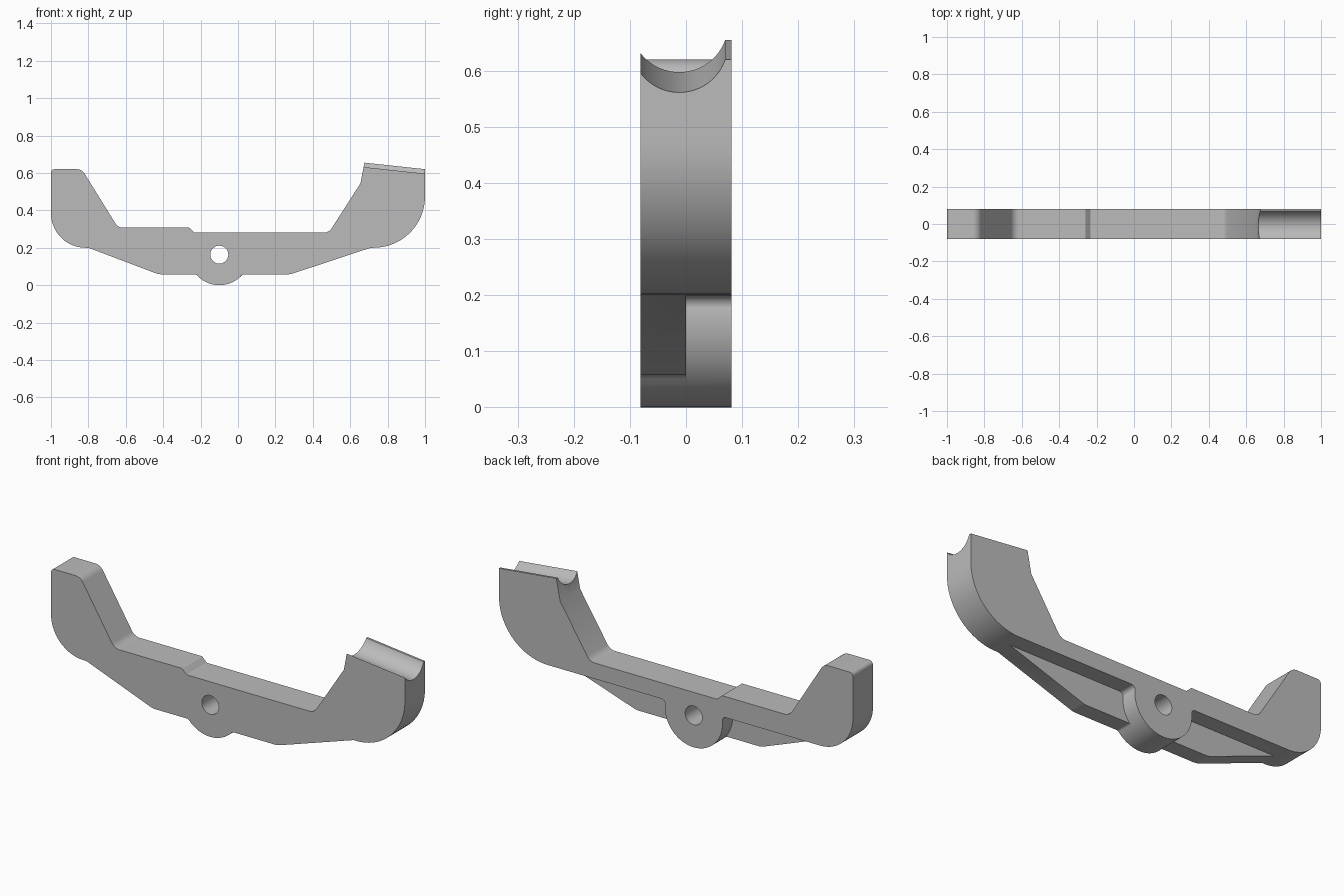
import bpy, bmesh, math
from mathutils import Vector

cube = bpy.data.objects.get("Cube")
if cube:
    bpy.data.objects.remove(cube, do_unlink=True)

HALF = 0.081                 # half thickness
BOSS_X, BOSS_Z, BOSS_R = -0.1, 0.163, 0.163

grey = bpy.data.materials.new("plain grey")
grey.use_nodes = True
grey.diffuse_color = (0.5, 0.5, 0.5, 1)
grey.node_tree.nodes["Principled BSDF"].inputs["Base Color"].default_value = (0.5, 0.5, 0.5, 1)


def rounded(points):
    """Replace each (x, z, radius) corner with a tangent arc."""
    out = []
    for i, (x, z, r) in enumerate(points):
        p = Vector((x, z))
        if r == 0:
            out.append(p)
            continue
        a = Vector(points[i - 1][:2]) - p
        b = Vector(points[(i + 1) % len(points)][:2]) - p
        half = a.angle(b) / 2
        t = min(r / math.tan(half), 0.97 * a.length, 0.97 * b.length)
        r = t * math.tan(half)
        a.normalize()
        b.normalize()
        centre = p + (a + b).normalized() * (r / math.sin(half))
        start, end = p + a * t - centre, p + b * t - centre
        sweep = start.angle(end)
        steps = max(4, round(math.degrees(sweep) / 4))
        for k in range(steps + 1):
            f = k / steps
            out.append(centre + (start * math.sin((1 - f) * sweep)
                                 + end * math.sin(f * sweep)) / math.sin(sweep))
    return out


def boss_arc(first, last, inner, fillet):
    """Lower part of the round boss, with fillets where it meets the bar."""
    pts = []
    for deg in [first, *inner, last]:
        a = math.radians(deg)
        pts.append((BOSS_X + BOSS_R * math.cos(a), BOSS_Z + BOSS_R * math.sin(a),
                    fillet if deg in (first, last) else 0))
    return pts


def slab(name, points, y0, y1):
    bm = bmesh.new()
    face = bm.faces.new([bm.verts.new((p.x, y0, p.y)) for p in rounded(points)])
    ext = bmesh.ops.extrude_face_region(bm, geom=[face])["geom"]
    bmesh.ops.translate(bm, vec=(0, y1 - y0, 0),
                        verts=[v for v in ext if isinstance(v, bmesh.types.BMVert)])
    bmesh.ops.recalc_face_normals(bm, faces=bm.faces)
    mesh = bpy.data.meshes.new(name)
    bm.to_mesh(mesh)
    bm.free()
    obj = bpy.data.objects.new(name, mesh)
    bpy.context.collection.objects.link(obj)
    mesh.materials.append(grey)
    return obj


def cylinder(name, location, radius, depth, rotation):
    bpy.ops.mesh.primitive_cylinder_add(vertices=96, radius=radius, depth=depth,
                                        location=location, rotation=rotation)
    obj = bpy.context.object
    obj.name = name
    obj.hide_render = True
    obj.data.materials.append(grey)
    return obj


def combine(target, other, operation):
    mod = target.modifiers.new(operation.lower(), "BOOLEAN")
    mod.operation, mod.solver, mod.object = operation, "EXACT", other
    bpy.ops.object.select_all(action="DESELECT")
    bpy.context.view_layer.objects.active = target
    target.select_set(True)
    bpy.ops.object.modifier_apply(modifier=mod.name)
    bpy.data.objects.remove(other, do_unlink=True)


# Outline shared by both halves: right arm, stepped top, left arm
upper = [
    (0.71, 0.2, 0), (1, 0.2, 0.275), (1, 0.62, 0), (0.676, 0.655, 0),
    (0.655, 0.545, 0), (0.486, 0.281, 0.05), (-0.233, 0.281, 0.01),
    (-0.26, 0.307, 0.01), (-0.641, 0.307, 0.05), (-0.835, 0.62, 0.05),
    (-1, 0.62, 0.02), (-1, 0.2, 0.185), (-0.8, 0.2, 0),
]
# Front half has the deep web, back half only the bar and boss
front_lower = [(-0.425, 0.058, 0.1), *boss_arc(220, 320, range(228, 313, 4), 0.02),
               (0.28, 0.058, 0.1)]
back_lower = boss_arc(167, 373, range(176, 365, 4), 0.02)

body = slab("curved_bracket", upper + front_lower, -HALF, 0)
combine(body, slab("back_half", upper + back_lower, 0, HALF), "UNION")

# Pivot hole and tilted cradle groove
combine(body, cylinder("pivot_hole", (BOSS_X, 0, 0.163), 0.048, 0.5,
                       (math.pi / 2, 0, 0)), "DIFFERENCE")
tilt = math.atan2(0.035, 0.324)
combine(body, cylinder("cradle_groove", (0.85, -0.012, 0.6648), 0.0866, 0.6,
                       (0, math.pi / 2 + tilt, 0)), "DIFFERENCE")

bpy.ops.object.select_all(action="DESELECT")
body.select_set(True)
bpy.context.view_layer.objects.active = body
bpy.ops.object.shade_smooth_by_angle(angle=math.radians(25))
